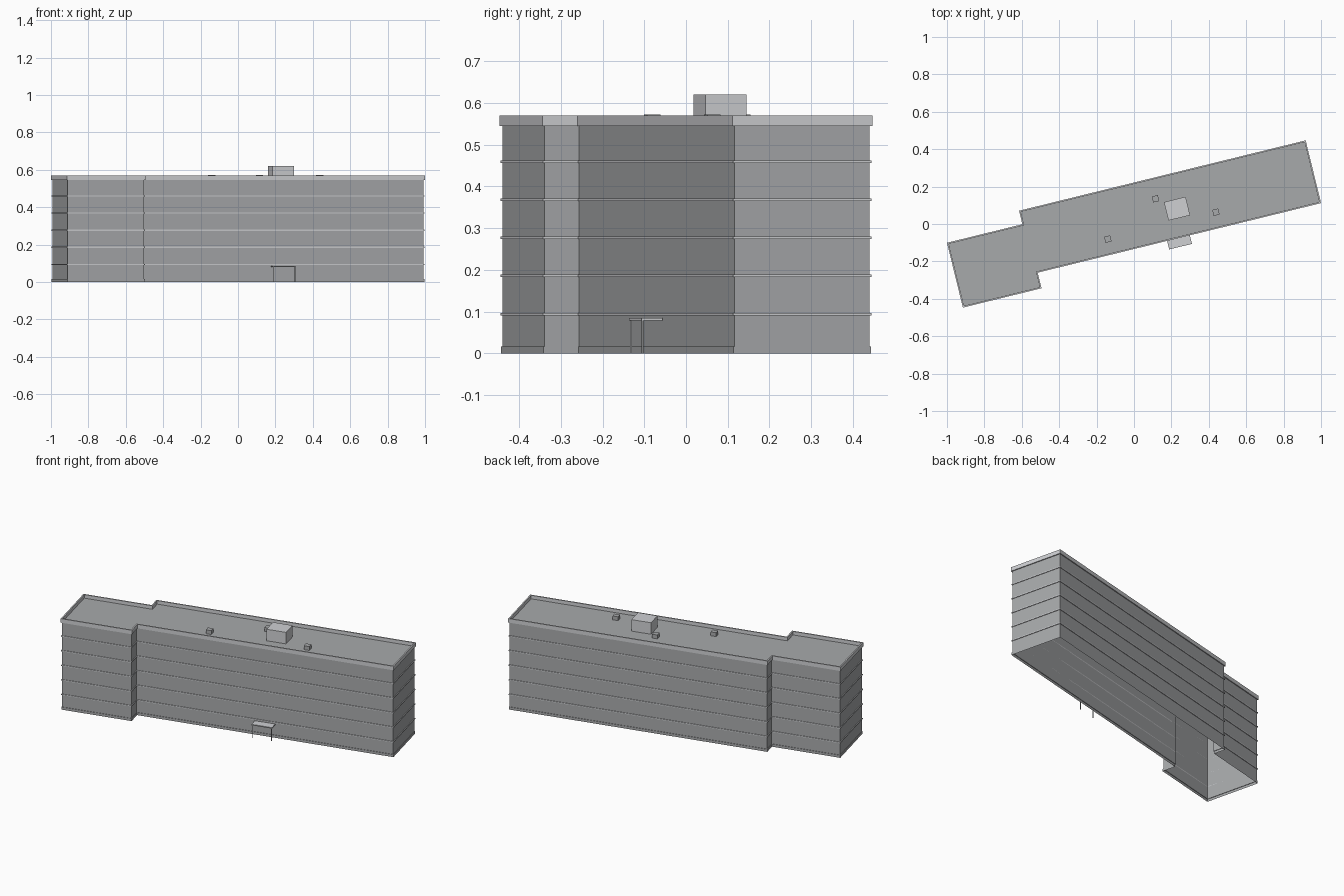
import bpy, bmesh, math
from mathutils import Matrix, Vector

if "Cube" in bpy.data.objects:
    bpy.data.objects.remove(bpy.data.objects["Cube"], do_unlink=True)

ANGLE = math.radians(13.79)
TURN = Matrix.Rotation(ANGLE, 4, "Z")
ROOF_Z, TOP_Z = 0.548, 0.57
WALL = -0.006  # wall inset from the parapet line

# Footprint at the parapet's outer edge, counter-clockwise
OUTLINE = [(-0.995, -0.216), (-0.562, -0.216), (-0.562, -0.13), (0.998, -0.13),
           (0.998, 0.2155), (-0.58, 0.2155), (-0.58, 0.141), (-0.995, 0.141)]


def material(name, color):
    m = bpy.data.materials.new(name)
    m.use_nodes = True
    m.diffuse_color = (*color, 1)
    bsdf = m.node_tree.nodes["Principled BSDF"]
    bsdf.inputs["Base Color"].default_value = (*color, 1)
    bsdf.inputs["Roughness"].default_value = 0.8
    return m


GREY = material("wall grey", (0.39, 0.40, 0.41))
LIGHT = material("light trim grey", (0.62, 0.63, 0.65))


def finish(name, bm, mat):
    bm.transform(TURN)
    mesh = bpy.data.meshes.new(name)
    bm.to_mesh(mesh)
    bm.free()
    mesh.materials.append(mat)
    obj = bpy.data.objects.new(name, mesh)
    bpy.context.collection.objects.link(obj)
    return obj


def offset_outline(amount):
    pts = [Vector(p) for p in OUTLINE]
    result = []
    for i, p in enumerate(pts):
        a = (p - pts[i - 1]).normalized()
        b = (pts[(i + 1) % len(pts)] - p).normalized()
        result.append(p + amount * Vector((a.y + b.y, -a.x - b.x)))
    return result


def sweep(bm, profile, closed):
    """Carry an (offset, height) profile around the footprint."""
    loops = [[bm.verts.new((p.x, p.y, z)) for p in offset_outline(o)] for o, z in profile]
    pairs = list(zip(loops, loops[1:]))
    if closed:
        pairs.append((loops[-1], loops[0]))
    for low, high in pairs:
        for i in range(len(low)):
            j = (i + 1) % len(low)
            bm.faces.new((low[i], low[j], high[j], high[i]))
    return loops


def ring(name, inner, outer, z0, z1, mat):
    bm = bmesh.new()
    sweep(bm, [(outer, z0), (outer, z1), (inner, z1), (inner, z0)], True)
    return finish(name, bm, mat)


def box(name, center, size, z0, z1, mat):
    bm = bmesh.new()
    bmesh.ops.create_cube(bm, size=1)
    place = Matrix.Translation((center[0], center[1], (z0 + z1) / 2))
    bm.transform(place @ Matrix.Diagonal((size[0], size[1], z1 - z0, 1)))
    return finish(name, bm, mat)


def local(x, y):
    return TURN.inverted() @ Vector((x, y, 0))


# Walls with plinth and sunken roof, open underneath
bm = bmesh.new()
loops = sweep(bm, [(-0.003, 0), (-0.003, 0.016), (WALL, 0.016), (WALL, ROOF_Z)], False)
bm.faces.new(loops[-1])
finish("walls_and_roof", bm, GREY)

# Parapet and floor ledges
ring("parapet", -0.008, 0, 0.545, TOP_Z, LIGHT)
for floor in range(1, 6):
    z = 0.0913 * floor
    ring(f"floor_ledge_{floor}", WALL, -0.002, z, z + 0.006, LIGHT)

# Roof housing and vents
box("roof_housing", local(0.23, 0.082), (0.119, 0.1015), ROOF_Z, 0.62, LIGHT)
for i, spot in enumerate([(0.115, 0.135), (-0.14, -0.081), (0.438, 0.063)]):
    box(f"roof_vent_{i + 1}", local(*spot), (0.033, 0.033), ROOF_Z, 0.572, GREY)

# Entrance canopy on two posts
box("entrance_canopy", (0.213, -0.151), (0.125, 0.052), 0.079, 0.085, LIGHT)
for side, name in ((-1, "right"), (1, "left")):
    box(f"canopy_post_{name}", (0.213 + side * 0.059, -0.174), (0.004, 0.004), 0, 0.079, GREY)
